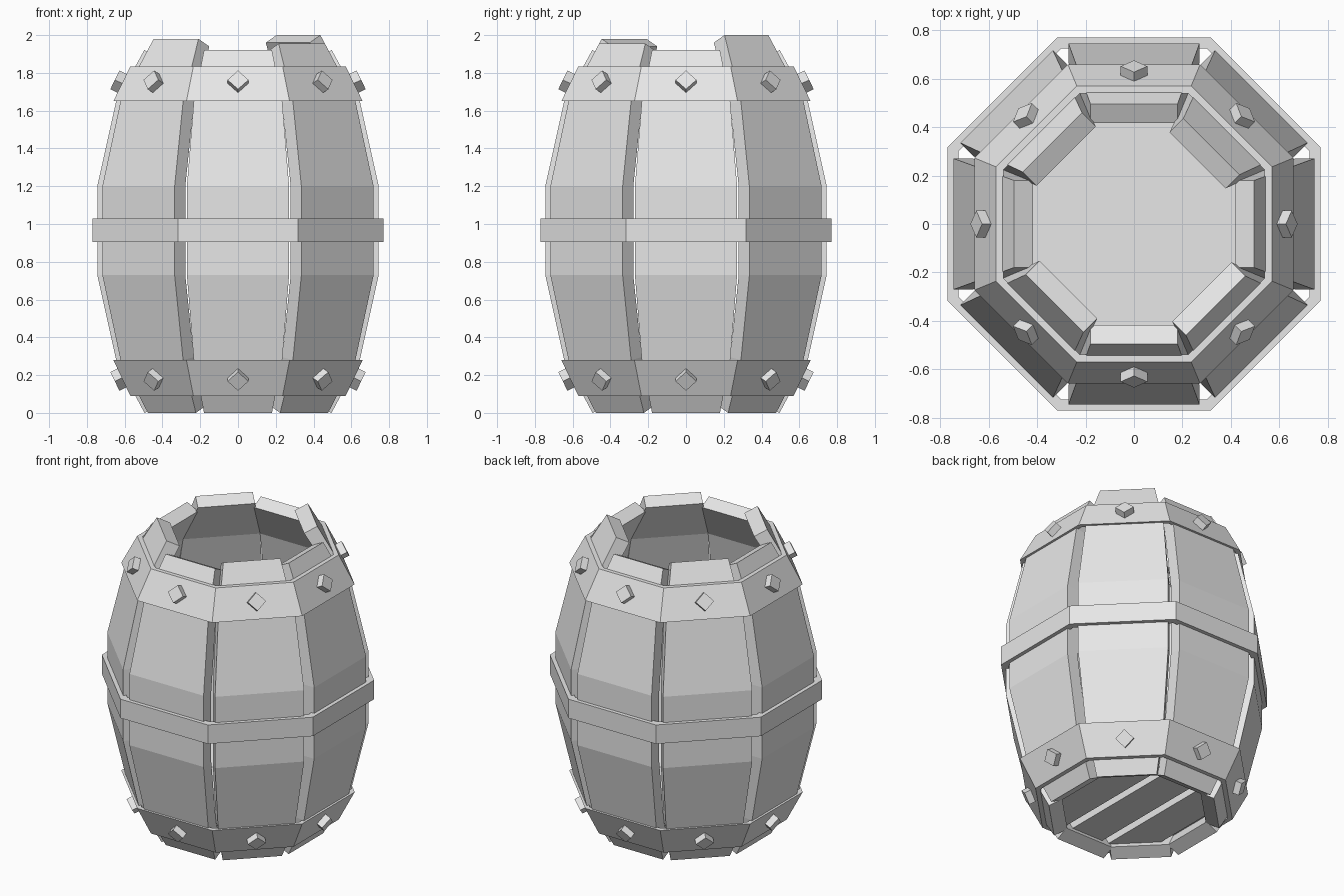
import bpy, bmesh, math
from mathutils import Matrix, Vector

cube = bpy.data.objects.get("Cube")
if cube:
    bpy.data.objects.remove(cube, do_unlink=True)

# One pale grey for the whole barrel
grey = bpy.data.materials.new("pale_grey")
grey.use_nodes = True
COLOUR = (0.8, 0.8, 0.8, 1)
grey.diffuse_color = COLOUR
grey.node_tree.nodes["Principled BSDF"].inputs["Base Color"].default_value = COLOUR

SIDES = 8
STEP = math.tau / SIDES


def finish(name, bm, matrix=Matrix()):
    bmesh.ops.recalc_face_normals(bm, faces=bm.faces)
    mesh = bpy.data.meshes.new(name)
    bm.to_mesh(mesh)
    bm.free()
    mesh.materials.append(grey)
    obj = bpy.data.objects.new(name, mesh)
    obj.matrix_world = matrix
    bpy.context.collection.objects.link(obj)
    return obj


def loft(rings, closed=False):
    """Skin a list of equal-length point rings; cap the ends or close the loop."""
    bm = bmesh.new()
    rows = [[bm.verts.new(p) for p in ring] for ring in rings]
    pairs = list(zip(rows, rows[1:]))
    if closed:
        pairs.append((rows[-1], rows[0]))
    else:
        bm.faces.new(rows[0])
        bm.faces.new(rows[-1])
    n = len(rows[0])
    for a, b in pairs:
        for i in range(n):
            j = (i + 1) % n
            bm.faces.new((a[i], a[j], b[j], b[i]))
    return bm


def octagon(apothem, z):
    r = apothem / math.cos(STEP / 2)
    return [(r * math.cos((i + 0.5) * STEP), r * math.sin((i + 0.5) * STEP), z)
            for i in range(SIDES)]


def hoop(name, z0, r0, z1, r1, thick):
    finish(name, loft([octagon(r0, z0), octagon(r1, z1),
                       octagon(r1 - thick, z1), octagon(r0 - thick, z0)], True))


def stave(name, top, angle):
    # outer radius, height, drop of the inner edge at each slanted end
    profile = [(0.495, 0, 0.04), (0.645, 0.28, 0.015), (0.745, 0.73, 0),
               (0.745, 1.2, 0), (0.645, 1.65, -0.015),
               (0.645 - (top - 1.65) * 0.55, top, -0.04)]
    rings = []
    for r, z, dz in profile:
        w, inner = 0.363 * r, r - 0.08
        rings.append([(r, -w, z), (r, w, z), (inner, w, z + dz), (inner, -w, z + dz)])
    finish(name, loft(rings), Matrix.Rotation(angle, 4, 'Z'))


def stud(name, z, tilt, angle):
    bm = bmesh.new()
    bmesh.ops.create_cube(bm, size=1)
    place = (Matrix.Rotation(angle, 4, 'Z') @ Matrix.Translation((0.625, 0, z))
             @ Matrix.Rotation(tilt, 4, 'Y') @ Matrix.Rotation(math.pi / 4, 4, 'X')
             @ Matrix.Diagonal((0.06, 0.078, 0.078, 1)))
    bmesh.ops.transform(bm, matrix=place, verts=bm.verts)
    finish(name, bm)


# Staves, cut to uneven heights, and the studs on the end hoops
tops = [1.92, 2.0, 1.92, 1.955, 1.92, 1.98, 1.92, 1.955]
slope = math.atan2(0.09, 0.185)
for i, top in enumerate(tops):
    stave(f"stave_{i + 1}", top, i * STEP)
    stud(f"upper_stud_{i + 1}", 1.75, -slope, i * STEP)
    stud(f"lower_stud_{i + 1}", 0.18, slope, i * STEP)

# Hoops
hoop("upper_hoop", 1.65, 0.66, 1.835, 0.57, 0.03)
hoop("middle_hoop", 0.905, 0.77, 1.03, 0.77, 0.045)
hoop("lower_hoop", 0.09, 0.57, 0.28, 0.66, 0.03)

# Floor, with three boards beneath it
finish("floor", loft([octagon(0.48, 0.13), octagon(0.48, 0.16)]))
for i in (-1, 0, 1):
    bm = loft([octagon(0.46, 0.07), octagon(0.46, 0.13)])
    for side in (-1, 1):
        geom = bm.verts[:] + bm.edges[:] + bm.faces[:]
        cut = bmesh.ops.bisect_plane(bm, geom=geom, plane_no=(side, 0, 0),
                                     plane_co=(i * 0.28 + side * 0.115, 0, 0),
                                     clear_outer=True)
        edges = [e for e in cut["geom_cut"] if isinstance(e, bmesh.types.BMEdge)]
        bmesh.ops.contextual_create(bm, geom=edges)
    finish(f"bottom_board_{i + 2}", bm)
